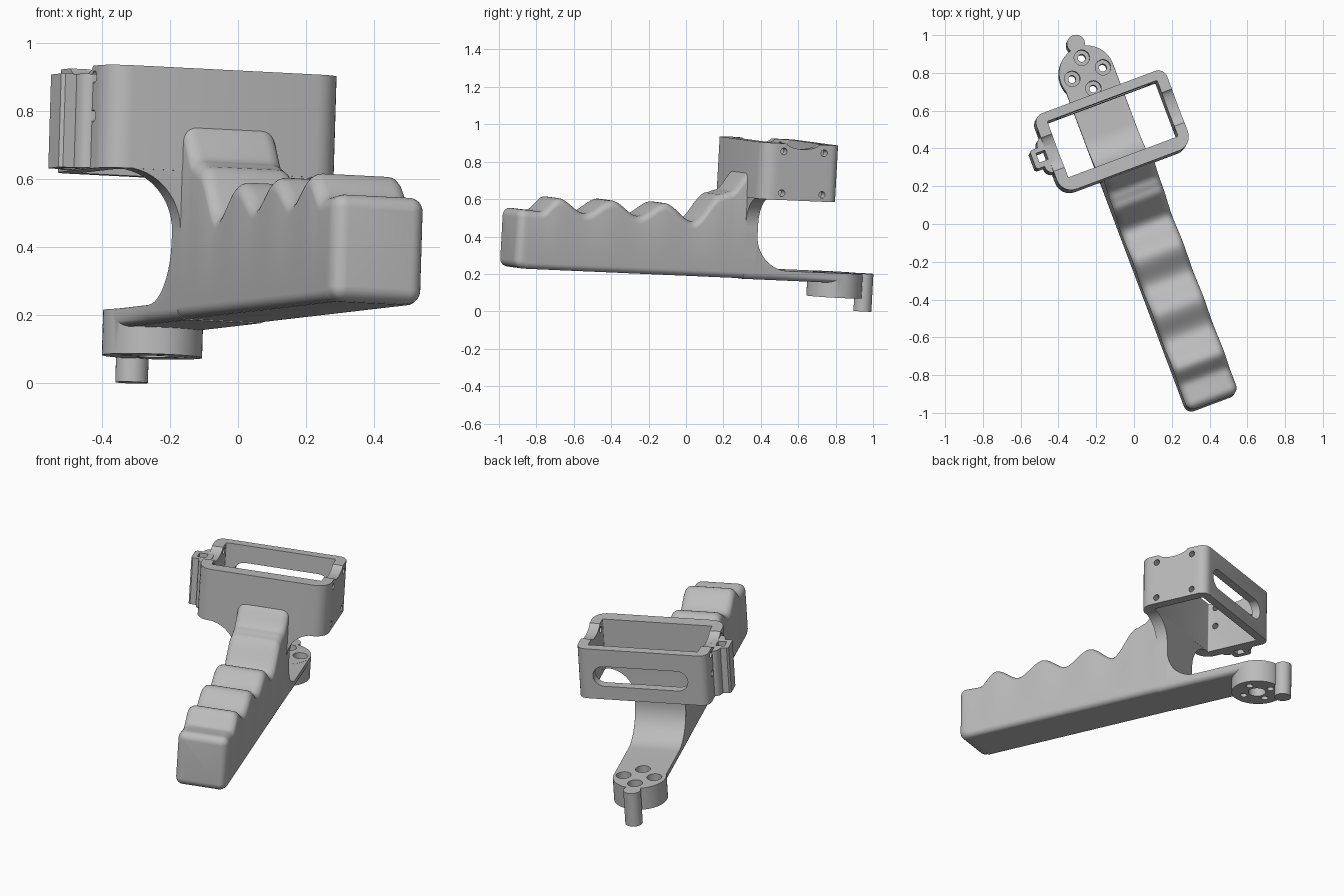
import bpy, bmesh, math
from mathutils import Matrix, Vector

cube = bpy.data.objects.get("Cube")
if cube:
    bpy.data.objects.remove(cube, do_unlink=True)

grey = bpy.data.materials.new("plain grey")
grey.use_nodes = True
grey.diffuse_color = (0.5, 0.5, 0.5, 1)
grey.node_tree.nodes["Principled BSDF"].inputs["Base Color"].default_value = (0.5, 0.5, 0.5, 1)

# Tilted frame shared by every part: Y runs along the handle, Z through the frame
turn = math.radians(20.5)
Z = Vector((0.03, 0.055, 1)).normalized()
Y = Vector((-math.sin(turn), math.cos(turn), 0))
Y = (Y - Z * Y.dot(Z)).normalized()
X = Y.cross(Z)
FRAME = Matrix((X, Y, Z)).transposed().to_4x4()

MID = 0.04        # centre line of the handle
HALF = 0.1435     # half width of the handle
HUB = 0.825       # centre of the round flange


def make(name, rings):
    """Skin a list of equal closed rings and cap both ends."""
    bm = bmesh.new()
    loops = [[bm.verts.new(p) for p in ring] for ring in rings]
    n = len(loops[0])
    for a, b in zip(loops, loops[1:]):
        for i in range(n):
            bm.faces.new((a[i], a[(i + 1) % n], b[(i + 1) % n], b[i]))
    bm.faces.new(loops[0])
    bm.faces.new(loops[-1])
    bmesh.ops.recalc_face_normals(bm, faces=bm.faces)
    mesh = bpy.data.meshes.new(name)
    bm.to_mesh(mesh)
    bm.free()
    mesh.materials.append(grey)
    ob = bpy.data.objects.new(name, mesh)
    ob.matrix_world = FRAME
    bpy.context.collection.objects.link(ob)
    return ob


def rounded(x0, x1, y0, y1, radii, n=7):
    """Rounded rectangle; radii start at the low corner, anticlockwise."""
    pts = []
    corners = ((x0, y0, 1, 1), (x1, y0, -1, 1), (x1, y1, -1, -1), (x0, y1, 1, -1))
    for k, ((x, y, sx, sy), r) in enumerate(zip(corners, radii)):
        for i in range(n):
            a = math.pi + k * math.pi / 2 + i / (n - 1) * math.pi / 2
            pts.append((x + sx * r + r * math.cos(a), y + sy * r + r * math.sin(a)))
    return pts


def prism(name, pts, lo, hi, axis="z"):
    """Extrude a flat outline along one axis of the frame."""
    place = {"x": lambda p, d: (d, p[0], p[1]),
             "y": lambda p, d: (p[0], d, p[1]),
             "z": lambda p, d: (p[0], p[1], d)}[axis]
    return make(name, [[place(p, d) for p in pts] for d in (lo, hi)])


def circle(cx, cy, r, n=32, ry=None):
    return [(cx + r * math.cos(2 * math.pi * i / n),
             cy + (ry or r) * math.sin(2 * math.pi * i / n)) for i in range(n)]


def combine(ob, tools, operation):
    """Apply booleans and drop the helper objects."""
    bpy.context.view_layer.objects.active = ob
    for tool in tools:
        tool.hide_render = True
        mod = ob.modifiers.new("combine", "BOOLEAN")
        mod.operation, mod.solver, mod.object = operation, "EXACT", tool
        bpy.ops.object.modifier_apply(modifier=mod.name)
    for tool in tools:
        bpy.data.objects.remove(tool, do_unlink=True)


def section(v, low, high, inset, bottom_r, top_r):
    pts = rounded(MID - HALF + inset, MID + HALF - inset, low + inset, high - inset,
                  (bottom_r, bottom_r, top_r, top_r))
    return [(x, v, z) for x, z in pts]


# Grip with finger grooves
KEYS = ((-1.05, .512), (-.92, .505), (-.82, .58), (-.667, .505), (-.515, .58), (-.362, .503),
        (-.21, .578), (-.05, .487), (.105, .64), (.15, .655), (.27, .775))


def grip_top(v):
    for (a, za), (b, zb) in zip(KEYS, KEYS[1:]):
        if v <= b:
            t = max(0, (v - a) / (b - a))
            return za + (zb - za) * t * t * (3 - 2 * t)
    return KEYS[-1][1]


rings = []
R = 0.042
for i in range(7):
    a = i / 6 * math.pi / 2
    v, inset = -1.05 + R * (1 - math.cos(a)), R * (1 - math.sin(a))
    r = max(R - inset, 0.002)
    rings.append(section(v, 0.196, grip_top(v), inset, r, r))
start, end, steps = -1.05 + R, 0.262, 90
for i in range(1, steps + 1):
    v = start + (end - start) * i / steps
    rings.append(section(v, 0.195, grip_top(v), 0, R * 0.8, R))
grip = make("grip", rings)

# Neck sweeping down into the thin tongue
arc = [(0.25, 0.64), (0.315, 0.64)]
for i in range(17):
    a = i / 16 * math.pi / 2
    arc.append((0.5005 - 0.185 * math.cos(a), 0.43 - 0.185 * math.sin(a)))
arc.append((HUB, 0.245))
neck = make("neck_and_flange", [section(v, 0.192, w, 0, R * 0.8, 0.002) for v, w in arc])

# Round flange and locating pin joined to the tongue
hub = prism("hub", circle(MID - 0.004, HUB, 0.1475, 64), 0.113, 0.2452)
pin = prism("pin", circle(MID - 0.003, 0.992, 0.048), 0.043, 0.2454)
combine(neck, [hub, pin], "UNION")
cutters = [prism("hub_recess", circle(MID, HUB, 0.05), 0.05, 0.165)]
for dx, dy in ((1, 0), (-1, 0), (0, 1), (0, -1)):
    cx, cy = MID + dx * 0.087, HUB + dy * 0.087
    cutters.append(prism("counterbore", circle(cx, cy, 0.041), 0.2, 0.3))
    cutters.append(prism("screw_hole", circle(cx, cy, 0.02, 20), 0.05, 0.29))
combine(neck, cutters, "DIFFERENCE")

# Web flaring from the neck to the front wall of the frame
web_outline = [(MID - HALF, 0.3), (MID + HALF, 0.3)]
for side, r in ((1, 0.15), (-1, 0.18)):
    curve = []
    for i in range(13):
        a = i / 12 * math.pi / 2
        curve.append((MID + side * (HALF + r * (1 - math.cos(a))), 0.632 - r + r * math.sin(a)))
    curve.append((curve[-1][0], 0.65))
    web_outline += curve if side > 0 else curve[::-1]
web = prism("web", web_outline, 0.245, 0.3148, "y")

# Rectangular open frame
L, RT, F, B, LOW, TOP = -0.345, 0.396, 0.242, 0.682, 0.63, 0.933
frame = prism("frame", rounded(L, RT, F, B, (0.08, 0.08, 0.05, 0.05)), LOW, TOP)

# Side lug with flared roots
lug_outline = [(L + 0.03, 0.565)]
for side in (1, -1):
    root = []
    for i in range(7):
        a = i / 6 * math.pi / 2
        root.append((L - 0.035 * math.sin(a), 0.467 + side * (0.0525 + 0.045 * math.cos(a))))
    tip = [(-0.415, 0.467 + side * 0.0525), (-0.425, 0.467 + side * 0.0425)]
    part = root + tip
    lug_outline += part if side > 0 else part[::-1]
lug_outline.append((L + 0.03, 0.37))
lug = prism("lug", lug_outline, 0.633, 0.909)

cutters = [prism("opening", rounded(-0.283, 0.338, 0.315, 0.632, (0.006,) * 4), 0.5, 1.0),
           prism("back_slot", rounded(-0.23, 0.307, 0.71, 0.83, (0.0599,) * 4), 0.6, 0.75, "y")]
for lo, hi in ((-0.5, -0.2), (0.25, 0.5)):
    cutters.append(prism("rim_dip", circle(0.467, 0.945, 0.1, 32, 0.04), lo, hi, "x"))
for lo, hi, heights in ((0.25, 0.5, (0.667, 0.89)), (-0.5, -0.2, (0.785, 0.9))):
    for v in (0.36, 0.59):
        for w in heights:
            cutters.append(prism("side_hole", circle(v, w, 0.018, 20), lo, hi, "x"))
combine(frame, cutters, "DIFFERENCE")
combine(lug, [prism("lug_hole", rounded(-0.397, -0.348, 0.443, 0.495, (0.002,) * 4), 0.5, 1.0)],
        "DIFFERENCE")

# Smooth the curves, keep the hard edges
for ob in (grip, neck, web, frame, lug):
    bpy.ops.object.select_all(action="DESELECT")
    ob.select_set(True)
    bpy.context.view_layer.objects.active = ob
    bpy.ops.object.shade_smooth_by_angle(angle=math.radians(35))
